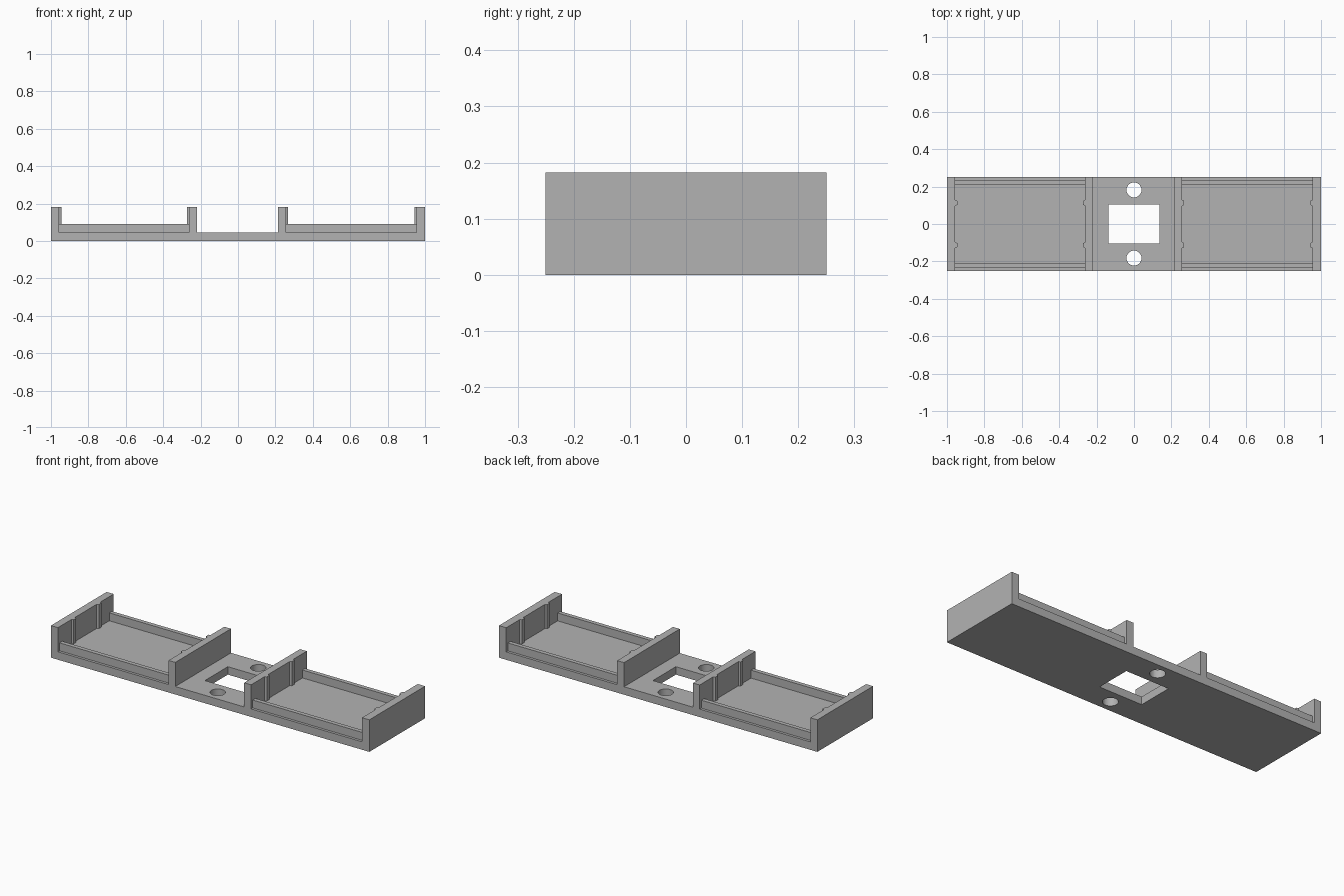
import bpy, bmesh
from mathutils import Matrix

cube = bpy.data.objects.get("Cube")
if cube:
    bpy.data.objects.remove(cube, do_unlink=True)

HALF_DEPTH, FLOOR, TOP = 0.25, 0.045, 0.182
# Inner and outer x limits of each tray, including its end walls
TRAYS = {"right": (-1, -0.956, -0.261, -0.219), "left": (0.214, 0.257, 0.954, 1)}

grey = bpy.data.materials.new("light_grey")
grey.use_nodes = True
grey.diffuse_color = (0.45, 0.45, 0.45, 1)
grey.node_tree.nodes["Principled BSDF"].inputs["Base Color"].default_value = grey.diffuse_color


def finish(name, bm):
    bmesh.ops.recalc_face_normals(bm, faces=bm.faces)
    mesh = bpy.data.meshes.new(name)
    bm.to_mesh(mesh)
    bm.free()
    mesh.materials.append(grey)
    obj = bpy.data.objects.new(name, mesh)
    bpy.context.scene.collection.objects.link(obj)
    return obj


def prism(name, points, direction):
    """Extrude a closed outline of 3D points along a direction."""
    bm = bmesh.new()
    face = bm.faces.new([bm.verts.new(p) for p in points])
    ext = bmesh.ops.extrude_face_region(bm, geom=[face])
    moved = [v for v in ext["geom"] if isinstance(v, bmesh.types.BMVert)]
    bmesh.ops.translate(bm, verts=moved, vec=direction)
    return finish(name, bm)


def box(name, x0, x1, y0, y1, z0, z1):
    outline = [(x0, y0, z0), (x1, y0, z0), (x1, y1, z0), (x0, y1, z0)]
    return prism(name, outline, (0, 0, z1 - z0))


def cut(target, cutter):
    cutter.hide_render = True
    cutter.hide_set(True)
    cutter.display_type = "WIRE"
    mod = target.modifiers.new(cutter.name, "BOOLEAN")
    mod.operation = "DIFFERENCE"
    mod.solver = "EXACT"
    mod.object = cutter


# Base plate and four upright walls as one extruded profile
profile = [(1, 0), (-1, 0)]
for a, b, c, d in TRAYS.values():
    profile += [(a, FLOOR), (a, TOP), (b, TOP), (b, FLOOR),
                (c, FLOOR), (c, TOP), (d, TOP), (d, FLOOR)]
# Outer corners of the end walls run straight down, so drop their floor points
profile = [p for p in profile if p not in ((-1, FLOOR), (1, FLOOR))]
body = prism("base_and_walls", [(x, -HALF_DEPTH, z) for x, z in profile],
             (0, 2 * HALF_DEPTH, 0))

# Central window and two screw holes
cut(body, box("window_cutter", -0.136, 0.136, -0.103, 0.103, -0.1, 0.1))
for side, y in (("front", -0.182), ("back", 0.182)):
    bm = bmesh.new()
    bmesh.ops.create_cone(bm, cap_ends=True, segments=48, radius1=0.04, radius2=0.04,
                          depth=0.3, matrix=Matrix.Translation((0, y, 0)))
    cut(body, finish(side + "_screw_hole_cutter", bm))

# Tray lips and the vertical ribs on the inner wall faces
for side, (a, b, c, d) in TRAYS.items():
    for end, s in (("front", -1), ("back", 1)):
        y0, y1 = sorted((s * 0.235, s * 0.211))
        box(f"{side}_tray_{end}_lip", b, c, y0, y1, FLOOR, 0.09)
        for wall, x, out in (("right", b, 1), ("left", c, -1)):
            y, tip = s * 0.113, x + out * 0.011
            outline = [(x, y - 0.016, FLOOR), (tip, y - 0.011, FLOOR),
                       (tip, y + 0.011, FLOOR), (x, y + 0.016, FLOOR)]
            prism(f"{side}_tray_{wall}_wall_{end}_rib", outline, (0, 0, TOP - FLOOR))
